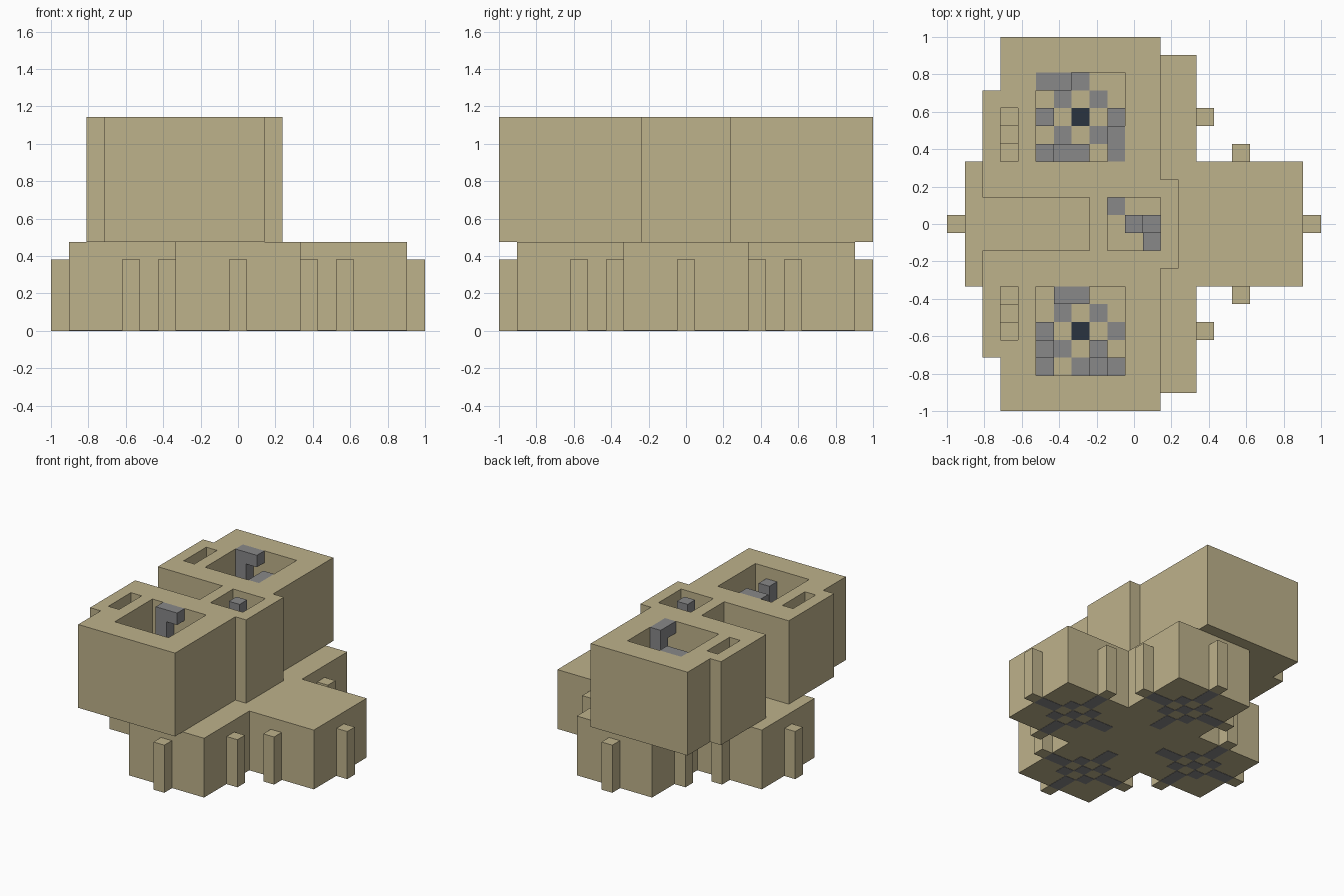
import bpy
import bmesh
from mathutils import Matrix, Vector

cube = bpy.data.objects.get("Cube")
if cube:
    bpy.data.objects.remove(cube, do_unlink=True)

U = 2 / 21          # one building block; 21 blocks span the model
THIN = 0.004        # thickness of inlaid plates


def material(name, color):
    m = bpy.data.materials.new(name)
    m.use_nodes = True
    m.diffuse_color = (*color, 1)
    m.node_tree.nodes["Principled BSDF"].inputs["Base Color"].default_value = (*color, 1)
    return m


sand = material("sand", (0.515, 0.445, 0.258))
grey = material("grey", (0.246, 0.246, 0.25))
dark = material("dark slate", (0.023, 0.034, 0.051))


def finish(name, bm, mat):
    bmesh.ops.recalc_face_normals(bm, faces=bm.faces)
    mesh = bpy.data.meshes.new(name)
    bm.to_mesh(mesh)
    bm.free()
    mesh.materials.append(mat)
    obj = bpy.data.objects.new(name, mesh)
    bpy.context.collection.objects.link(obj)
    return obj


def boxes(name, specs, mat):
    """Boxes (x0, x1, y0, y1, z0, z1) in block edges, counted from the corner."""
    bm = bmesh.new()
    for x0, x1, y0, y1, z0, z1 in specs:
        lo = Vector((x0 * U - 1, y0 * U - 1, z0 * U))
        hi = Vector((x1 * U - 1, y1 * U - 1, z1 * U))
        mat4 = Matrix.Translation((lo + hi) / 2) @ Matrix.Diagonal((*(hi - lo), 1))
        bmesh.ops.create_cube(bm, size=1, matrix=mat4)
    return finish(name, bm, mat)


def columns(name, specs, mat):
    """Single-block columns (i, j, z0, z1)."""
    return boxes(name, [(i, i + 1, j, j + 1, a, b) for i, j, a, b in specs], mat)


def prism(name, outline, z0, z1, mat):
    bm = bmesh.new()
    face = bm.faces.new([bm.verts.new((x * U - 1, y * U - 1, z0)) for x, y in outline])
    new = bmesh.ops.extrude_face_region(bm, geom=[face])["geom"]
    verts = [v for v in new if isinstance(v, bmesh.types.BMVert)]
    bmesh.ops.translate(bm, verts=verts, vec=(0, 0, z1 - z0))
    return finish(name, bm, mat)


# Cross-shaped base
cross = [(14, 14), (14, 20), (7, 20), (7, 14), (1, 14), (1, 7),
         (7, 7), (7, 1), (14, 1), (14, 7), (20, 7), (20, 14)]
prism("base", cross, THIN / 2, 5 * U, sand)

# Buttresses: one on each arm end, two in each inner corner
posts = [(10, 0), (10, 20), (0, 10), (20, 10)]
for sx in (-1, 1):
    for sy in (-1, 1):
        posts += [(10 + 4 * sx, 10 + 6 * sy), (10 + 6 * sx, 10 + 4 * sy)]
columns("buttresses", [(i, j, 0, 4) for i, j in posts], sand)

# Diamond inlays: ring of blocks at distance two
ring = [(a, b) for a in range(-2, 3) for b in range(-2, 3) if abs(a) + abs(b) == 2]
spokes = [(3, 0), (-3, 0), (0, 3), (0, -3), (0, 0)]
under = [(10 + 6 * dx + a, 10 + 6 * dy + b, 0, THIN / U)
         for dx, dy in ((1, 0), (-1, 0), (0, 1), (0, -1))
         for a, b in ring + spokes]
columns("underside_inlays", under, grey)

# Upper block: mirrored outline with a slot at the right side
half = [(13, 13), (12, 13), (12, 21), (3, 21), (3, 18), (2, 18), (2, 12), (8, 12)]
outline = half + [(x, 21 - y) for x, y in reversed(half)]
upper = prism("upper_block", outline, 5 * U, 12 * U, sand)

# Wells and narrow slots cut into the roof
FLOOR = 6
cuts = [(5, 10, 14, 19, FLOOR, 13), (5, 10, 2, 7, FLOOR, 13), (9, 12, 9, 12, FLOOR, 13),
        (3, 4, 14, 17, 8, 13), (3, 4, 4, 7, 8, 13)]
cutter = boxes("well_cutter", cuts, sand)
cutter.hide_render = True
mod = upper.modifiers.new("wells", "BOOLEAN")
mod.operation = "DIFFERENCE"
mod.solver = "EXACT"
mod.object = cutter
bpy.context.view_layer.objects.active = upper
bpy.ops.object.modifier_apply(modifier=mod.name)
bpy.data.objects.remove(cutter, do_unlink=True)

# Steps inside the narrow slots
steps = []
for k in (1, 2):
    steps += [(3, 14 + k, 8, 8 + k), (3, 6 - k, 8, 8 + k)]
columns("slot_steps", steps, sand)

# Floor inlays of the two large wells
plate = FLOOR + THIN / U
centres = [(7, 16), (7, 4)]
columns("floor_inlays", [(x + a, y + b, FLOOR, plate) for x, y in centres for a, b in ring], grey)
columns("floor_centres", [(x, y, FLOOR, plate) for x, y in centres], dark)

# Grey machinery: tall posts with a top arm, and lower blocks
columns("back_well_posts", [(5, 18, FLOOR, 12), (6, 18, 11, 12),
                            (9, 15, FLOOR, 12), (9, 14, 11, 12)], grey)
columns("back_well_blocks", [(9, 16, FLOOR, 8), (5, 16, FLOOR, 7), (5, 14, FLOOR, 9),
                             (6, 14, FLOOR, 8), (7, 14, FLOOR, 8)], grey)
columns("front_well_posts", [(6, 6, FLOOR, 12), (7, 6, 11, 12), (8, 2, FLOOR, 11)], grey)
columns("front_well_blocks", [(5, 4, FLOOR, 7), (5, 3, FLOOR, 8), (5, 2, FLOOR, 9),
                              (9, 2, FLOOR, 9), (8, 3, FLOOR, 7)], grey)
columns("middle_well_post", [(10, 10, FLOOR, 12)], grey)
columns("middle_well_blocks", [(9, 11, FLOOR, plate), (11, 10, FLOOR, 8),
                               (11, 9, FLOOR, 7)], grey)
